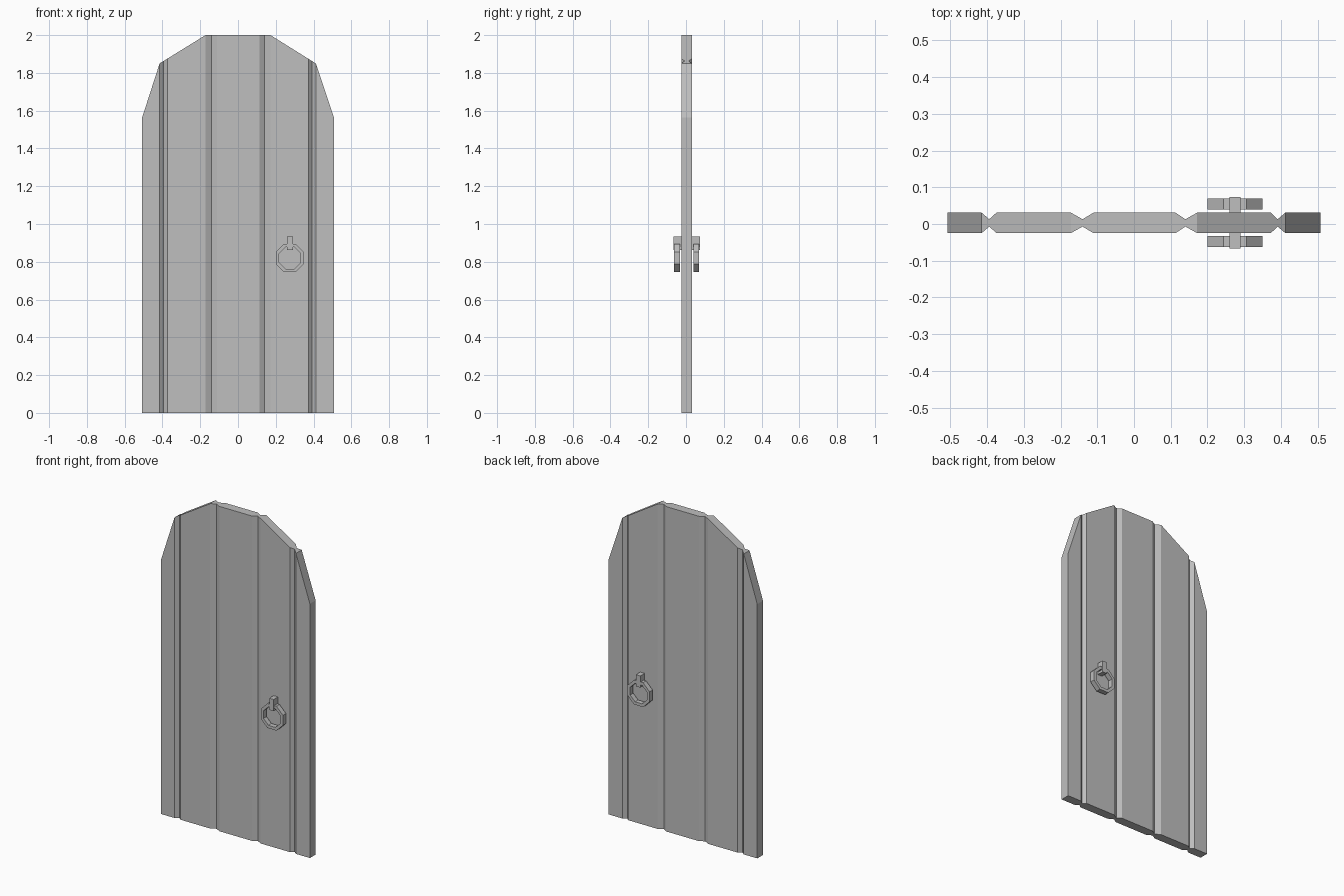
import bpy
import bmesh
import math

cube = bpy.data.objects.get("Cube")
if cube:
    bpy.data.objects.remove(cube, do_unlink=True)

grey = bpy.data.materials.new("plain_grey")
grey.use_nodes = True
colour = (0.52, 0.52, 0.52, 1)
grey.diffuse_color = colour
grey.node_tree.nodes["Principled BSDF"].inputs["Base Color"].default_value = colour


def finish(name, bm):
    bmesh.ops.recalc_face_normals(bm, faces=bm.faces)
    mesh = bpy.data.meshes.new(name)
    bm.to_mesh(mesh)
    bm.free()
    mesh.materials.append(grey)
    obj = bpy.data.objects.new(name, mesh)
    bpy.context.collection.objects.link(obj)
    return obj


def loft(bm, rings, closed=False):
    """Skin four-sided cross-sections, capping the ends unless closed."""
    rows = [[bm.verts.new(p) for p in ring] for ring in rings]
    pairs = list(zip(rows, rows[1:]))
    if closed:
        pairs.append((rows[-1], rows[0]))
    else:
        bm.faces.new(rows[0])
        bm.faces.new(rows[-1])
    for a, b in pairs:
        for i in range(4):
            j = (i + 1) % 4
            bm.faces.new((a[i], a[j], b[j], b[i]))


# Door outline and plank grooves (start, centre, end)
MID_Y, HALF, GROOVE_HALF = 0.003, 0.028, 0.01
arch = [(-0.507, 1.565), (-0.415, 1.85), (-0.172, 2.0),
        (0.172, 2.0), (0.412, 1.85), (0.507, 1.565)]
grooves = [(-0.415, -0.394, -0.374), (-0.172, -0.14, -0.11),
           (0.113, 0.14, 0.172), (0.372, 0.391, 0.412)]


def arch_height(x):
    for (x0, z0), (x1, z1) in zip(arch, arch[1:]):
        if x <= x1:
            return z0 + (z1 - z0) * (x - x0) / (x1 - x0)
    return arch[-1][1]


# Door of planks with a V groove on both faces
centres = {g[1] for g in grooves}
stations = sorted({p[0] for p in arch} | {x for g in grooves for x in g})
sections = []
for x in stations:
    h = GROOVE_HALF if x in centres else HALF
    z = arch_height(x)
    sections.append([(x, MID_Y - h, 0), (x, MID_Y + h, 0),
                     (x, MID_Y + h, z), (x, MID_Y - h, z)])
bm = bmesh.new()
loft(bm, sections)
finish("door_planks", bm)

# Ring handle and its bracket on each face
HX, HZ = 0.275, 0.82
for side, label in ((-1, "front"), (1, "back")):
    near, far = MID_Y + side * 0.036, MID_Y + side * 0.066
    outer, inner = (r / math.cos(math.pi / 8) for r in (0.075, 0.057))
    rings = []
    for k in range(8):
        a = math.pi / 8 + k * math.pi / 4
        c, s = math.cos(a), math.sin(a)
        rings.append([(HX + r * c, y, HZ + r * s) for r, y in
                      ((inner, near), (outer, near), (outer, far), (inner, far))])
    bm = bmesh.new()
    loft(bm, rings, closed=True)
    finish(label + "_ring_handle", bm)

    y0, y1 = MID_Y + side * 0.026, MID_Y + side * 0.07
    bm = bmesh.new()
    loft(bm, [[(x, y0, 0.862), (x, y1, 0.862), (x, y1, 0.934), (x, y0, 0.934)]
              for x in (HX - 0.015, HX + 0.015)])
    finish(label + "_ring_bracket", bm)
